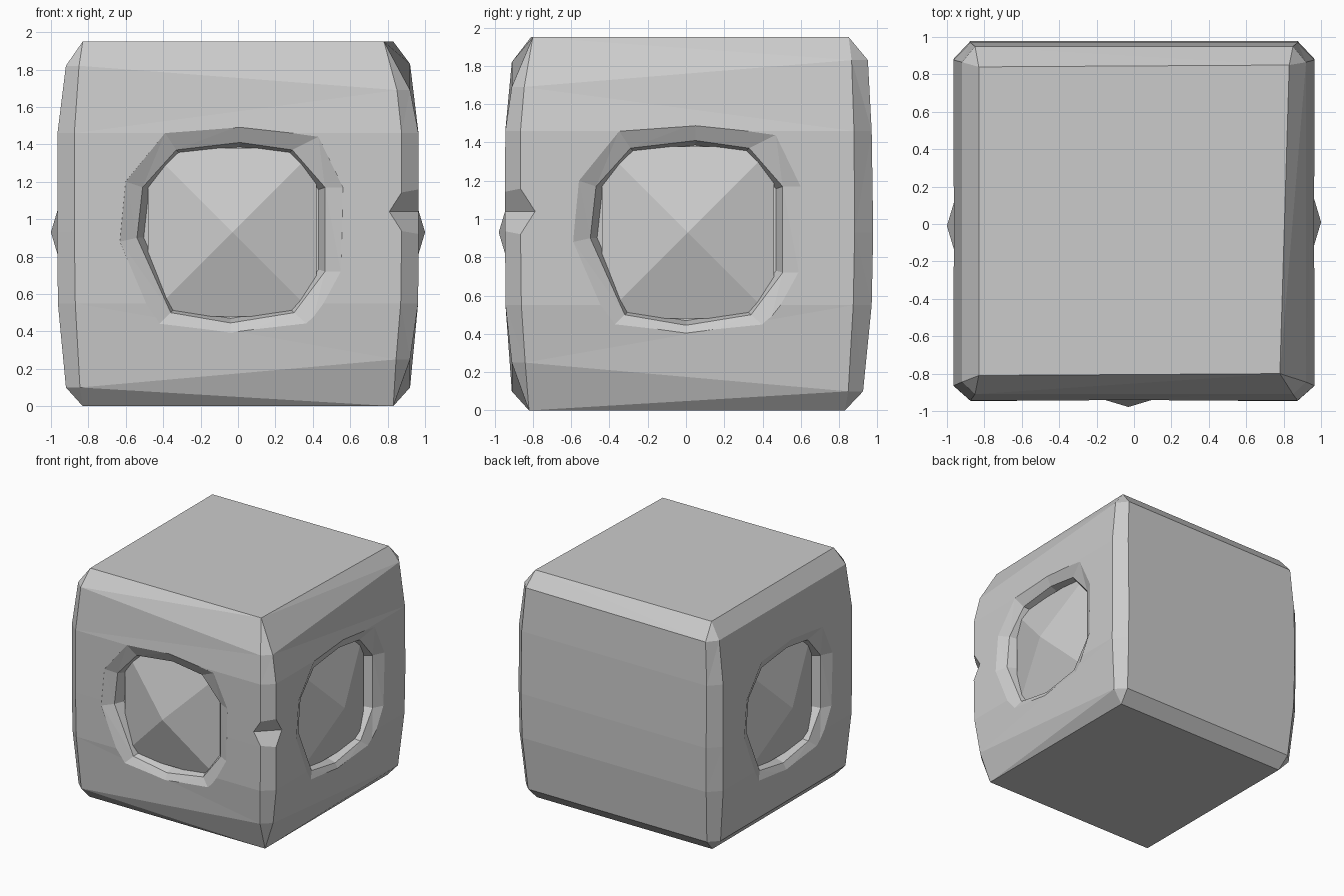
import bpy, bmesh
from math import sqrt

if "Cube" in bpy.data.objects:
    bpy.data.objects.remove(bpy.data.objects["Cube"])


def loft(name, rings):
    """Skin a stack of equal rings of points and cap both ends."""
    bm = bmesh.new()
    vs = [[bm.verts.new(p) for p in r] for r in rings]
    n = len(vs[0])
    for a, b in zip(vs, vs[1:]):
        for i in range(n):
            j = (i + 1) % n
            bm.faces.new((a[i], a[j], b[j], b[i]))
    bm.faces.new(vs[0])
    bm.faces.new(vs[-1])
    bmesh.ops.remove_doubles(bm, verts=bm.verts, dist=0.0005)
    bmesh.ops.triangulate(bm, faces=[f for f in bm.faces if len(f.verts) == 4])
    bmesh.ops.recalc_face_normals(bm, faces=bm.faces)
    me = bpy.data.meshes.new(name)
    bm.to_mesh(me)
    bm.free()
    ob = bpy.data.objects.new(name, me)
    bpy.context.collection.objects.link(ob)
    return ob


def cut(ob, cutter):
    cutter.hide_render = True
    m = ob.modifiers.new("cut", 'BOOLEAN')
    m.operation, m.solver, m.object = 'DIFFERENCE', 'EXACT', cutter
    bpy.context.view_layer.objects.active = ob
    bpy.ops.object.modifier_apply(modifier=m.name)
    bpy.data.objects.remove(cutter)


# Block: chamfered corners, in order front-left, front-right, back-right, back-left
SX, SY = (-1, 1, 1, -1), (-1, -1, 1, 1)


def ring(zs, side, front, back, inset):
    pts = []
    for k in range(4):
        sx, sy, z = SX[k], SY[k], zs[k]
        y = front if sy < 0 else back
        on_side = (sx * side, sy * (inset + (y - side) * 0.5), z)
        on_face = (sx * inset, sy * y, z)
        pts += [on_side, on_face] if k % 2 == 0 else [on_face, on_side]
    return pts


def end(corners, z):
    return [(x, y, z) for x, y in corners for _ in range(2)]


block = loft("stone_block", [
    end([(-.83, -.82), (.83, -.82), (.83, .83), (-.83, .83)], 0),
    ring((.10, .25, .10, .10), .92, .91, .925, .845),
    ring((.55,) * 4, .963, .943, .97, .87),
    ring((.93,) * 4, .966, .945, .978, .875),
    ring((1.46,) * 4, .965, .944, .97, .875),
    ring((1.82, 1.69, 1.83, 1.82), .92, .91, .95, .85),
    end([(-.83, -.81), (.78, -.80), (.83, .85), (-.83, .84)], 1.95)])

# Round openings with a sloped lip, each holding a shallow pyramid
LIP = [(-.39, 1.46), (.01, 1.50), (.43, 1.44), (.56, 1.17), (.55, .72),
       (.39, .42), (-.04, .36), (-.44, .42), (-.63, .88), (-.60, 1.20)]
HOLE = [(-.33, 1.37), (.01, 1.41), (.29, 1.37), (.465, 1.17), (.465, .72),
        (.30, .50), (-.04, .445), (-.36, .50), (-.54, .90), (-.51, 1.17)]
CU, CZ = -.03, .93
FLOOR = [(CU + (u - CU) * .93, CZ + (z - CZ) * .95) for u, z in HOLE]
GROWN = [(CU + (u - CU) * 1.1, CZ + (z - CZ) * 1.1) for u, z in LIP]

FACES = {
    "front": lambda u, z, w: (u, -(w - .022), z),
    "right": lambda u, z, w: (w, u + .04, z),
    "left": lambda u, z, w: (-w, -u - .04, z),
}
for side, put in FACES.items():
    cut(block, loft("hole_cutter", [
        [put(u, z, d) for u, z in pts]
        for pts, d in ((GROWN, 1.02), (LIP, .966), (HOLE, .92), (FLOOR, .84))]))
    sq = [(CU + .45 * a, CZ + .45 * b)
          for a, b in ((-1, -1), (1, -1), (1, 1), (-1, 1))]
    loft(side + "_pyramid", [
        [put(u, z, .80) for u, z in sq],
        [put(u, z, .865) for u, z in sq],
        [put(CU + (u - CU) * .002, CZ + (z - CZ) * .002, 1.0) for u, z in sq]])

# V notch in the front right edge
r = 1 / sqrt(2)
cut(block, loft("notch_cutter", [
    [((d + t) * r, (t - d) * r, 1.04 + h)
     for d, h in ((1.24, 0), (1.34, .22), (1.34, -.22))] for t in (-.3, .3)]))
